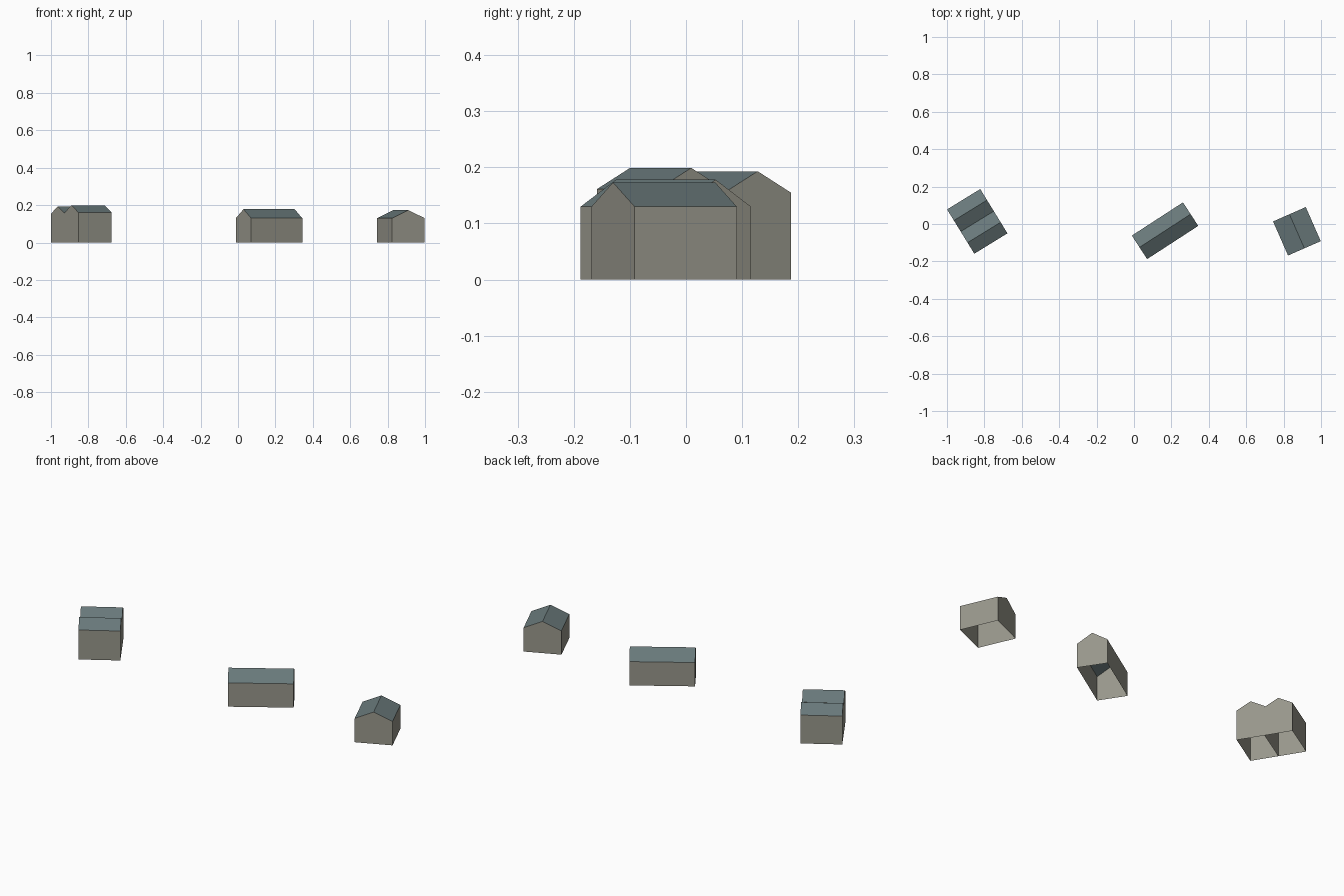
import bpy
import bmesh
from math import radians
from mathutils import Matrix, Vector

cube = bpy.data.objects.get("Cube")
if cube:
    bpy.data.objects.remove(cube)


def material(name, rgb):
    mat = bpy.data.materials.new(name)
    mat.use_nodes = True
    mat.diffuse_color = (*rgb, 1)
    mat.node_tree.nodes["Principled BSDF"].inputs["Base Color"].default_value = (*rgb, 1)
    return mat


WALL = material("warm grey wall", (0.315, 0.31, 0.26))
ROOF = material("slate roof", (0.14, 0.19, 0.195))


def house(name, centre, angle, length, width, eave, ridge, shift=0):
    """Open-bottomed gabled shell, ridge along its length, shifted sideways from the centre."""
    place = Matrix.Translation((*centre, 0)) @ Matrix.Rotation(radians(angle), 4, "Z")
    half = width / 2
    profile = [(-half, 0), (-half, eave), (0, ridge), (half, eave), (half, 0)]
    bm = bmesh.new()
    ends = [[bm.verts.new(place @ Vector((x, y + shift, z))) for y, z in profile]
            for x in (-length / 2, length / 2)]
    # gable ends
    for ring in ends:
        bm.faces.new(ring)
    # side walls and roof slopes
    for i in range(len(profile) - 1):
        bm.faces.new((ends[0][i], ends[0][i + 1], ends[1][i + 1], ends[1][i]))
    bmesh.ops.recalc_face_normals(bm, faces=bm.faces)
    for face in bm.faces:
        face.material_index = 1 if abs(face.normal.z) > 0.1 else 0
    mesh = bpy.data.meshes.new(name)
    bm.to_mesh(mesh)
    bm.free()
    mesh.materials.append(WALL)
    mesh.materials.append(ROOF)
    obj = bpy.data.objects.new(name, mesh)
    bpy.context.collection.objects.link(obj)
    return obj


# Pair of adjoining houses
pair = (-0.838, 0.014)
house("twin_house_back", pair, 31.6, 0.208, 0.139, 0.155, 0.193, 0.0695)
house("twin_house_front", pair, 31.6, 0.208, 0.139, 0.161, 0.199, -0.0695)

# Long house in the middle
house("long_house", (0.166, -0.036), 33, 0.326, 0.15, 0.13, 0.178)

# Small house with its gable towards the front
house("small_house", (0.871, -0.039), 113.7, 0.199, 0.191, 0.13, 0.173)
